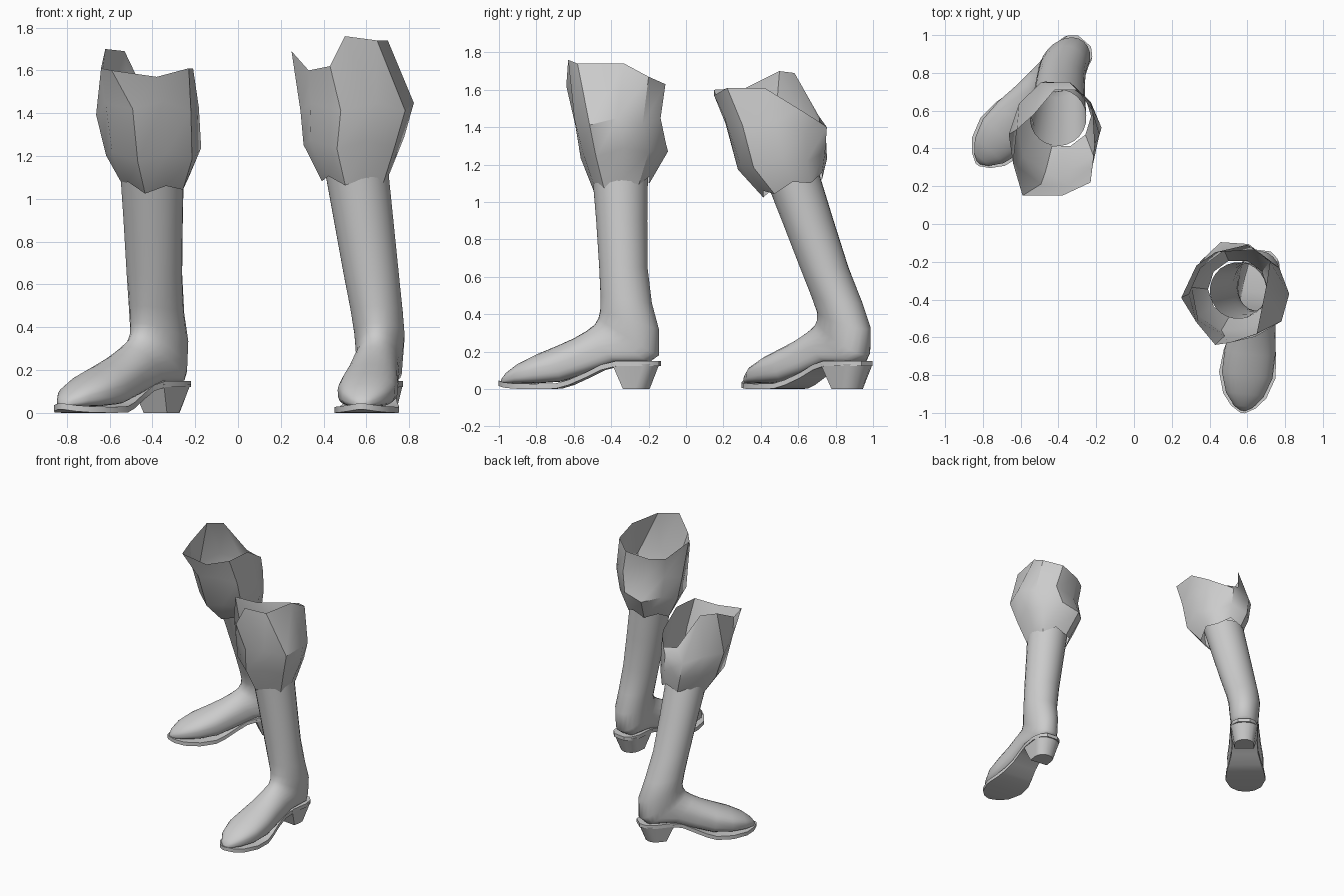
import bpy, bmesh
from math import cos, sin, pi, radians, copysign
from mathutils import Vector, Matrix

cube = bpy.data.objects.get("Cube")
if cube:
    bpy.data.objects.remove(cube)

grey = bpy.data.materials.new("plain grey")
grey.use_nodes = True
grey.diffuse_color = (0.6, 0.6, 0.6, 1)
grey.node_tree.nodes["Principled BSDF"].inputs["Base Color"].default_value = (0.6, 0.6, 0.6, 1)


def loft(name, rings, cap_start=False, cap_end=False, angle=40):
    """Skin a list of closed rings into one object."""
    bm = bmesh.new()
    rows = [[bm.verts.new(p) for p in ring] for ring in rings]
    n = len(rows[0])
    for a, b in zip(rows, rows[1:]):
        for i in range(n):
            j = (i + 1) % n
            bm.faces.new((a[i], a[j], b[j], b[i]))
    if cap_start:
        bm.faces.new(rows[0][::-1])
    if cap_end:
        bm.faces.new(rows[-1])
    bmesh.ops.recalc_face_normals(bm, faces=bm.faces)
    mesh = bpy.data.meshes.new(name)
    bm.to_mesh(mesh)
    bm.free()
    mesh.materials.append(grey)
    obj = bpy.data.objects.new(name, mesh)
    bpy.context.collection.objects.link(obj)
    bpy.ops.object.select_all(action="DESELECT")
    obj.select_set(True)
    bpy.context.view_layer.objects.active = obj
    bpy.ops.object.shade_smooth_by_angle(angle=radians(angle))
    return obj


# Foot and shaft sections: top (forward, up), bottom (forward, up), half width
UPPER = [
    (.85, .05, .85, .03, .012), (.825, .085, .83, .03, .05),
    (.76, .135, .77, .03, .1), (.66, .185, .66, .03, .135),
    (.55, .23, .52, .04, .135), (.46, .27, .38, .085, .12),
    (.39, .31, .22, .14, .11), (.345, .345, .05, .145, .105),
    (.325, .38, 0, .18, .11), (.315, .42, .0, .32, .118),
    (.31, .5, .035, .46, .122), (.31, .65, .05, .65, .13),
    (.315, .9, .04, .9, .14), (.325, 1.15, .025, 1.15, .15),
]
# Sole stations: forward, top height, half width
SOLE = [
    (.862, .045, .012), (.83, .036, .065), (.77, .03, .115), (.66, .028, .15),
    (.54, .03, .14), (.47, .05, .122), (.38, .09, .1), (.3, .13, .094),
    (.22, .15, .1), (.1, .15, .105), (.03, .15, .085), (-.005, .15, .045),
]


def upper_rings(n=24):
    rings = []
    for k, (tu, tz, bu, bz, w) in enumerate(UPPER):
        top, bottom = Vector((0, -tu, tz)), Vector((0, -bu, bz))
        mid, half = (top + bottom) / 2, (top - bottom) / 2
        ring = []
        for i in range(n):
            a = 2 * pi * i / n
            s, c = sin(a), cos(a)
            # Foot sections have a broad flat underside
            if k < 8 and c < 0:
                s, c = copysign(abs(s) ** .5, s), -abs(c) ** .6
            ring.append(mid + half * c + Vector((w * s, 0, 0)))
        rings.append(ring)
    return rings


def sole_rings():
    return [[(-w, -u, z), (w, -u, z), (w, -u, max(0, z - .028)), (-w, -u, max(0, z - .028))]
            for u, z, w in SOLE]


def heel_rings():
    """Tapered block, flat in front and rounded behind."""
    rings = []
    for z, front, back, w in ((.135, .24, -.003, .1), (.0, .185, .05, .072)):
        ring = [(-w, -front, z), (w, -front, z)]
        ring += [(w * cos(a), -(back + .07 * (1 - sin(a))), z)
                 for a in [pi * i / 8 for i in range(9)]]
        rings.append(ring)
    return rings


def cuff_rings(hem, lower, middle, rim):
    """Flared cuff: each ring is (x, y, x radius, y radius, height, tilt)."""
    rings = []
    for k, (x, y, rx, ry, z, tilt) in enumerate((hem, lower, middle)):
        ring = []
        for i in range(len(rim)):
            a = 2 * pi * i / len(rim)
            wave = (0, .05, .03)[k] * cos(3 * a + k)
            dz = tilt * sin(a) + .018 * (-1) ** i
            ring.append((x + rx * (1 + wave) * cos(a), y + ry * (1 + wave) * sin(a), z + dz))
        rings.append(ring)
    return rings + [rim]


def boot(side, heel_xy, turn, lean, cuff):
    place = Matrix.Translation((*heel_xy, 0)) @ Matrix.Rotation(radians(turn), 4, "Z")

    def placed(rings):
        out = []
        for ring in rings:
            new = []
            for p in ring:
                q = place @ Vector(p)
                q += Vector((*lean, 0)) * max(0, q.z - .4)
                new.append(q)
            out.append(new)
        return out

    loft(side + "_boot_upper", placed(upper_rings()), cap_start=True, angle=60)
    loft(side + "_sole", placed(sole_rings()), True, True)
    loft(side + "_heel", placed(heel_rings()), True, True)
    loft(side + "_cuff", cuff_rings(*cuff), angle=35)


# Left boot stands forward, its shaft leaning inward
boot("left", (.68, -.145), -7, (-.143, -.045), (
    (.55, -.345, .158, .158, 1.1, .02),
    (.535, -.335, .235, .24, 1.27, .02),
    (.56, -.37, .265, .24, 1.43, 0),
    [(.7, -.33, 1.74), (.72, -.2, 1.67), (.6, -.11, 1.63), (.43, -.15, 1.6),
     (.33, -.22, 1.6), (.25, -.39, 1.69), (.33, -.52, 1.6), (.43, -.64, 1.62),
     (.5, -.63, 1.76), (.65, -.58, 1.74)]))

# Right boot stands back, turned outward, its shaft leaning forward
boot("right", (-.265, .965), -41, (-.03, -.36), (
    (-.385, .57, .158, .165, 1.09, .05),
    (-.4, .51, .222, .245, 1.22, .03),
    (-.42, .475, .24, .285, 1.41, -.03),
    [(-.21, .42, 1.61), (-.22, .6, 1.5), (-.3, .71, 1.43), (-.42, .71, 1.46),
     (-.53, .58, 1.69), (-.62, .5, 1.7), (-.64, .32, 1.61), (-.59, .15, 1.6),
     (-.38, .15, 1.57), (-.23, .22, 1.61)]))
